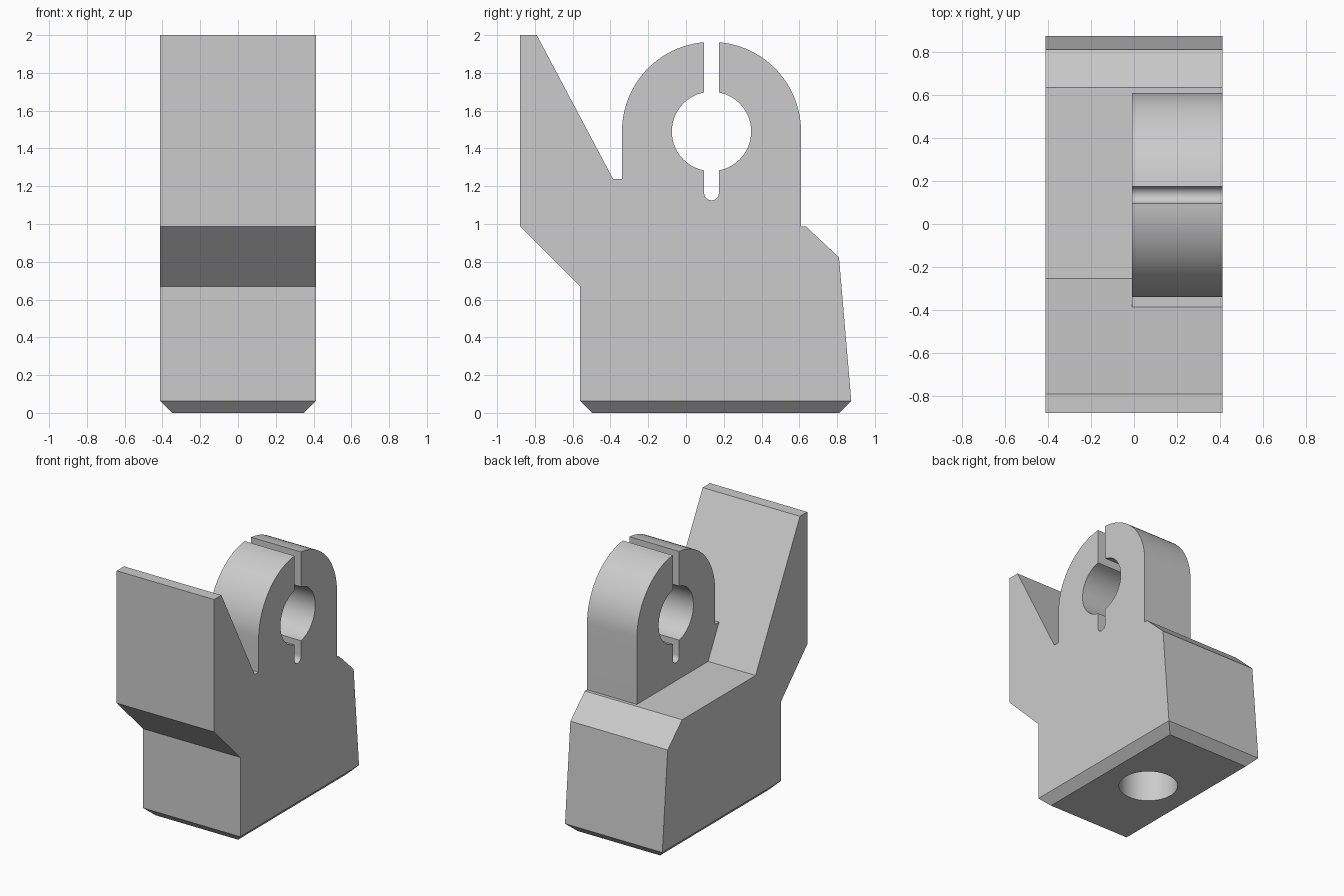
import bpy, bmesh
from math import asin, sin, cos, radians, degrees

if "Cube" in bpy.data.objects:
    bpy.data.objects.remove(bpy.data.objects["Cube"], do_unlink=True)

SIDE = 0.412           # half width of the block
CHAMFER = 0.063        # bevel around the foot

grey = bpy.data.materials.new("light_grey")
grey.use_nodes = True
colour = (0.6, 0.6, 0.6, 1)
grey.diffuse_color = colour
grey.node_tree.nodes["Principled BSDF"].inputs["Base Color"].default_value = colour


def prism(name, outline, x0, x1):
    """Extrude a (y, z) outline from x0 to x1."""
    bm = bmesh.new()
    face = bm.faces.new([bm.verts.new((x0, y, z)) for y, z in outline])
    new = bmesh.ops.extrude_face_region(bm, geom=[face])["geom"]
    for v in new:
        if isinstance(v, bmesh.types.BMVert):
            v.co.x = x1
    bmesh.ops.recalc_face_normals(bm, faces=bm.faces)
    return finish(name, bm)


def finish(name, bm):
    mesh = bpy.data.meshes.new(name)
    bm.to_mesh(mesh)
    bm.free()
    mesh.materials.append(grey)
    obj = bpy.data.objects.new(name, mesh)
    bpy.context.collection.objects.link(obj)
    return obj


def arc(cy, cz, r, start, end, steps):
    angles = [radians(start + (end - start) * i / steps) for i in range(steps + 1)]
    return [(cy + r * cos(a), cz + r * sin(a)) for a in angles]


def combine(target, other, operation):
    mod = target.modifiers.new(operation.lower(), "BOOLEAN")
    mod.operation, mod.solver, mod.object = operation, "EXACT", other
    bpy.context.view_layer.objects.active = target
    bpy.ops.object.modifier_apply(modifier=mod.name)
    bpy.data.objects.remove(other, do_unlink=True)


# Body: foot, leaning front wall and sloped back
body = prism("bracket_body", [
    (-0.56, CHAMFER), (0.875, CHAMFER), (0.81, 0.823), (0.635, 0.987),
    (-0.253, 0.987), (-0.79, 2.0), (-0.878, 2.0), (-0.878, 0.987),
    (-0.56, 0.67)], -SIDE, SIDE)

# Chamfered underside
bm = bmesh.new()
bm.from_mesh(body.data)
bottom = min(bm.faces, key=lambda f: f.calc_center_median().z)
centre = bottom.calc_center_median()
foot = bmesh.ops.extrude_discrete_faces(bm, faces=[bottom])["faces"][0]
for v in foot.verts:
    v.co.x -= CHAMFER if v.co.x > centre.x else -CHAMFER
    v.co.y -= CHAMFER if v.co.y > centre.y else -CHAMFER
    v.co.z = 0
bmesh.ops.recalc_face_normals(bm, faces=bm.faces)
bm.to_mesh(body.data)
bm.free()

# Clamp lug: round top, bore and a slot running through it
cy, cz, outer, bore, slot = 0.135, 1.49, 0.474, 0.21, 0.039
a, b = degrees(asin(slot / outer)), degrees(asin(slot / bore))
lug_outline = (
    [(-0.45, 0.8), (-0.45, 1.238), (cy - outer, 1.238)]
    + arc(cy, cz, outer, 180, 90 + a, 24)
    + arc(cy, cz, bore, 90 + b, 270 - b, 32)
    + arc(cy, 1.164, slot, 180, 360, 12)
    + arc(cy, cz, bore, -90 + b, 90 - b, 32)
    + arc(cy, cz, outer, 90 - a, 0, 24)
    + [(cy + outer, 0.8)])
lug = prism("clamp_lug", lug_outline, -0.01, SIDE)
combine(body, lug, "UNION")

# Blind hole in the underside
bm = bmesh.new()
bmesh.ops.create_cone(bm, cap_ends=True, segments=64, radius1=0.207,
                      radius2=0.207, depth=1.2)
bmesh.ops.translate(bm, verts=bm.verts, vec=(0, 0.157, 0))
hole = finish("hole_cutter", bm)
hole.hide_render = True
combine(body, hole, "DIFFERENCE")

# Smooth the round surfaces and keep the hard edges
bpy.ops.object.select_all(action="DESELECT")
body.select_set(True)
bpy.context.view_layer.objects.active = body
bpy.ops.object.shade_smooth_by_angle(angle=radians(25))
